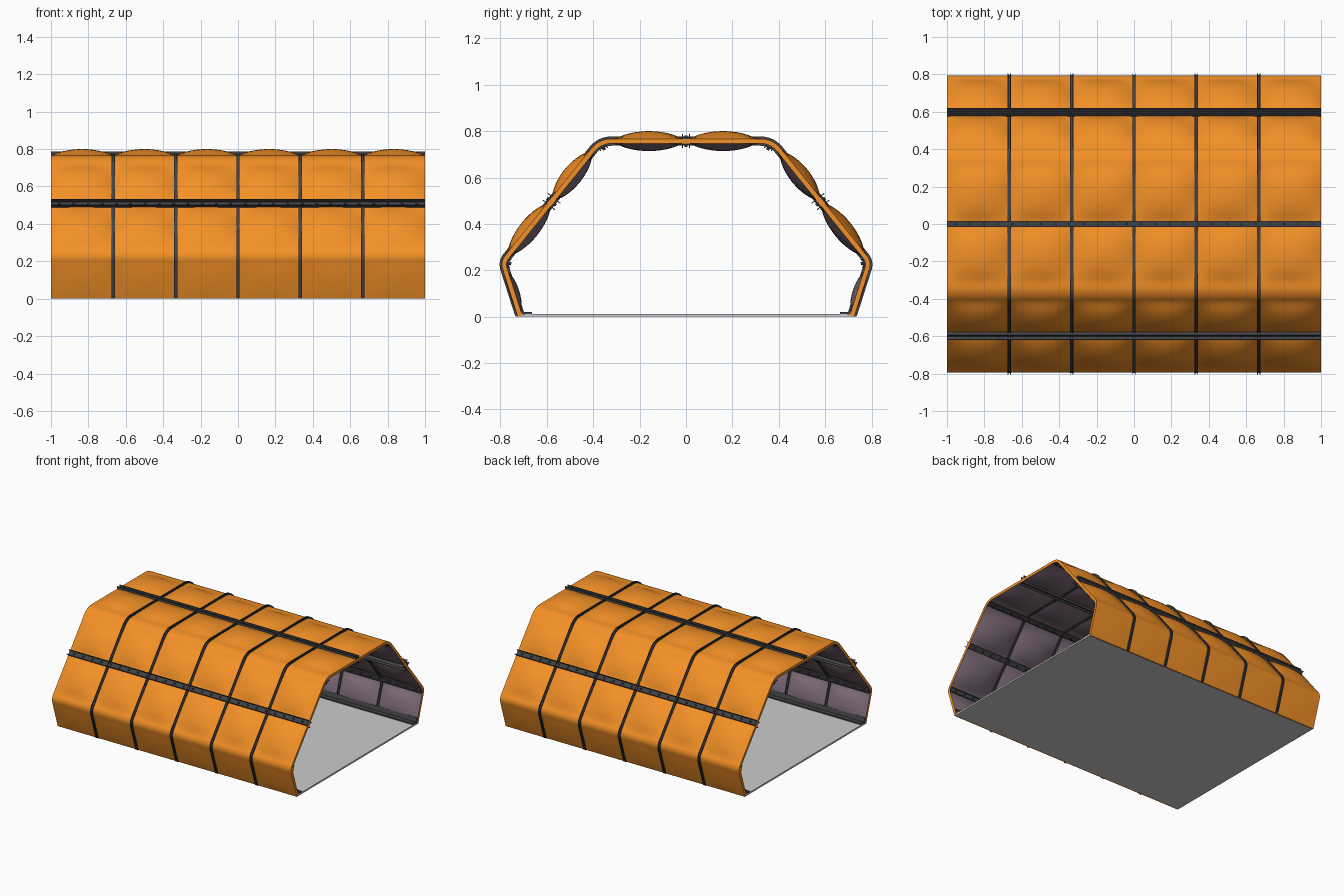
import bpy, bmesh, math
from mathutils import Vector, Matrix

if "Cube" in bpy.data.objects:
    bpy.data.objects.remove(bpy.data.objects["Cube"])


def mat(name, r, g, b):
    m = bpy.data.materials.new(name)
    m.diffuse_color = (r, g, b, 1)
    m.use_nodes = True
    m.node_tree.nodes["Principled BSDF"].inputs["Base Color"].default_value = m.diffuse_color
    return m


ORANGE = mat("orange_fabric", 0.9, 0.28, 0.02)
LINING = mat("mauve_lining", 0.21, 0.15, 0.19)
DARK = mat("dark_metal", 0.055, 0.055, 0.06)


def finish(name, bm, mats, smooth=False):
    bmesh.ops.recalc_face_normals(bm, faces=bm.faces[:])
    me = bpy.data.meshes.new(name)
    bm.to_mesh(me)
    bm.free()
    ob = bpy.data.objects.new(name, me)
    bpy.context.collection.objects.link(ob)
    for m in mats:
        me.materials.append(m)
    if smooth:
        bpy.ops.object.select_all(action='DESELECT')
        ob.select_set(True)
        bpy.context.view_layer.objects.active = ob
        bpy.ops.object.shade_smooth_by_angle(angle=math.radians(35))
    return ob


# Half profile: foot, shoulder, roof corner, roof centre
A, B, C, D = (Vector(p) for p in ((0.715, 0.0), (0.79, 0.235), (0.37, 0.757), (0, 0.757)))
M = (B + C) / 2


def toward(p, q, d):
    return p + (q - p).normalized() * d


def outward(d):
    return Vector((d.y, -d.x)).normalized()


half = []   # (point, outward normal, outer bulge, inner bulge)


def span(p, q, out, inn, n=12):
    length = (q - p).length
    for i in range(n + 1):
        v = min(max((i / n * length - 0.018) / (length - 0.036), 0), 1)
        b = (4 * v * (1 - v)) ** 0.8
        half.append((p.lerp(q, i / n), outward(q - p), b * out, b * inn))


def bend(p, c, q, n=7):
    for i in range(1, n):
        t = i / n
        a, b = p.lerp(c, t), c.lerp(q, t)
        half.append((a.lerp(b, t), outward(b - a), 0, 0))


B0, B1 = toward(B, A, 0.03), toward(B, C, 0.03)
C0, C1 = toward(C, B, 0.05), toward(C, D, 0.05)
span(A, B0, 0.004, 0.02)
bend(B0, B, B1)
span(B1, M, 0.033, 0.033)
half_mid = half.pop()
span(M, C0, 0.033, 0.033)
bend(C0, C, C1)
span(C1, D, 0.033, 0.033)
flip = Vector((-1, 1))
profile = half + [(p * flip, n * flip, o, i) for p, n, o, i in reversed(half[:-1])]

# Quilted shell: outer and inner skins over six bays
COLS, SUB, T = 6, 12, 0.010
bm = bmesh.new()
outer, inner = [], []
for k in range(COLS * SUB + 1):
    x = -1 + 2 * k / (COLS * SUB)
    u = (k % SUB) / SUB
    w = (4 * u * (1 - u)) ** 0.9
    ro, ri = [], []
    for p, n, bo, bi in profile:
        a, b = p + n * (T + bo * w), p - n * (T + bi * w)
        ro.append(bm.verts.new((x, a.x, max(a.y, 0))))
        ri.append(bm.verts.new((x, b.x, max(b.y, 0))))
    outer.append(ro)
    inner.append(ri)
N = len(profile)
for k in range(COLS * SUB):
    for j in range(N - 1):
        bm.faces.new((outer[k][j], outer[k + 1][j], outer[k + 1][j + 1], outer[k][j + 1]))
        f = bm.faces.new((inner[k][j], inner[k][j + 1], inner[k + 1][j + 1], inner[k + 1][j]))
        f.material_index = 1
    for j in (0, N - 1):
        bm.faces.new((outer[k][j], inner[k][j], inner[k + 1][j], outer[k + 1][j]))
for k in (0, -1):
    for j in range(N - 1):
        bm.faces.new((outer[k][j], outer[k][j + 1], inner[k][j + 1], inner[k][j]))
finish("quilted_shell", bm, [ORANGE, LINING], True)


# Ribs: a strap with two raised lips on each side, swept along the profile
def sweep(bm, x0, x1, lo, hi):
    rings = []
    for p, n, _, _ in profile:
        ring = []
        for x, h in ((x0, lo), (x1, lo), (x1, hi), (x0, hi)):
            q = p + n * h
            ring.append(bm.verts.new((x, q.x, max(q.y, 0))))
        rings.append(ring)
    for a, b in zip(rings, rings[1:]):
        for i in range(4):
            j = (i + 1) % 4
            bm.faces.new((a[i], a[j], b[j], b[i]))
    bm.faces.new(rings[0])
    bm.faces.new(rings[-1])


for r in range(1, COLS):
    x = -1 + r / 3
    bm = bmesh.new()
    sweep(bm, x - 0.009, x + 0.009, -0.014, 0.014)
    for s in (-1, 1):
        a, b = x + s * 0.007 - 0.002, x + s * 0.007 + 0.002
        sweep(bm, a, b, -0.02, 0.02)
    finish("rib_%d" % r, bm, [DARK], True)


# Lengthwise rails: plate, two flanges and a row of bolts per side
def box(bm, frame, centre, size):
    m = frame @ Matrix.Translation(centre) @ Matrix.Diagonal((*size, 1))
    bmesh.ops.create_cube(bm, size=1, matrix=m)


def rail(name, p, n, sides, wide, flange):
    n3 = Vector((0, n.x, n.y)).normalized()
    t3 = n3.cross(Vector((1, 0, 0)))
    frame = Matrix((Vector((1, 0, 0)), t3, n3)).transposed().to_4x4()
    frame.translation = (0, p.x, p.y)
    bm = bmesh.new()
    for s in sides:
        box(bm, frame, (0, 0, s * 0.0125), (2, wide, 0.006))
        for e in (-1, 1):
            box(bm, frame, (0, e * (wide / 2 - 0.002), s * (0.010 + flange / 2)), (2, 0.004, flange))
        for i in range(26):
            pos = Matrix.Translation((-0.955 + i * 0.0764, 0, s * 0.019))
            bmesh.ops.create_cone(bm, cap_ends=True, segments=6, radius1=0.007,
                                  radius2=0.007, depth=0.012, matrix=frame @ pos)
    finish(name, bm, [DARK])


rail("ridge_rail", D, Vector((0, 1)), (1, -1), 0.034, 0.02)
for label, s in (("right", 1), ("left", -1)):
    f = Vector((s, 1))
    nm = outward(C - B)
    rail(label + "_slope_rail", M * f, nm * f, (1, -1), 0.04, 0.024)
    # inner rails in the two bends
    nb = (outward(B - A) + nm).normalized()
    nc = (nm + Vector((0, 1))).normalized()
    rail(label + "_shoulder_rail", (B - nb * 0.012) * f, nb * f, (-1,), 0.036, 0.012)
    rail(label + "_corner_rail", (C - nc * 0.018) * f, nc * f, (-1,), 0.036, 0.012)
    # base angle where the wall meets the floor
    bm = bmesh.new()
    box(bm, Matrix(), (0, s * 0.692, 0.016), (2, 0.055, 0.010))
    tilt = Matrix.Translation((0, s * 0.705, 0.028)) @ Matrix.Rotation(-s * 0.31, 4, 'X')
    box(bm, tilt, (0, 0, 0), (2, 0.007, 0.045))
    finish(label + "_base_angle", bm, [DARK])

# Floor slab
bm = bmesh.new()
box(bm, Matrix(), (0, 0, 0.006), (2, 1.43, 0.012))
finish("floor", bm, [])
